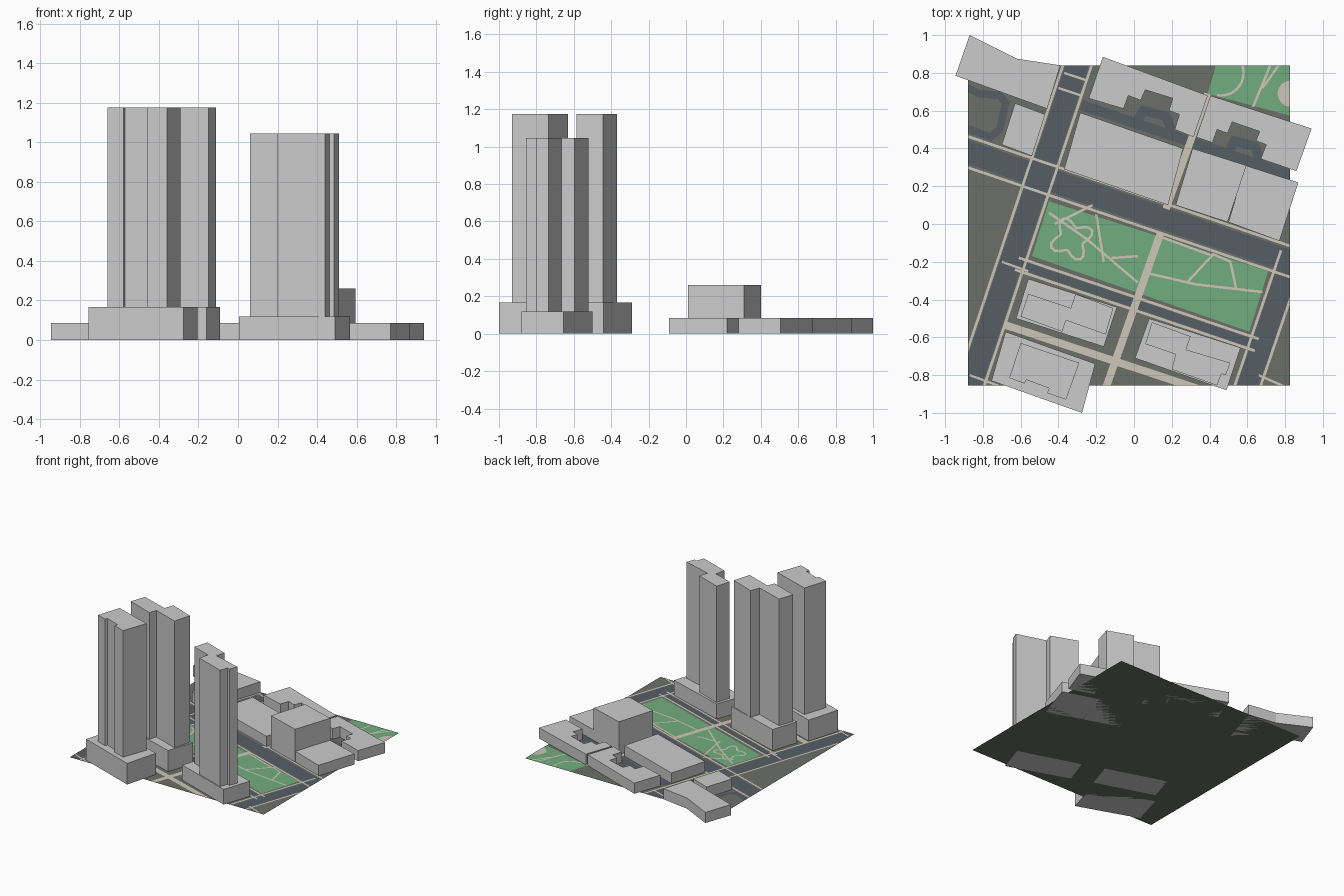
import bpy, bmesh, math
from mathutils import Vector

if "Cube" in bpy.data.objects:
    bpy.data.objects.remove(bpy.data.objects["Cube"])

X0, X1, Y0, Y1 = -0.88, 0.825, -0.855, 0.84


def material(name, rgb):
    m = bpy.data.materials.new(name)
    m.diffuse_color = (*rgb, 1)
    m.use_nodes = True
    m.node_tree.nodes["Principled BSDF"].inputs["Base Color"].default_value = m.diffuse_color
    return m


SOIL = material("soil", (0.15, 0.16, 0.14))
ASPHALT = material("asphalt", (0.09, 0.11, 0.13))
GRASS = material("grass", (0.17, 0.42, 0.21))
PAVING = material("paving", (0.62, 0.57, 0.48))


def finish(bm, name, mat=None):
    me = bpy.data.meshes.new(name)
    bm.to_mesh(me)
    bm.free()
    ob = bpy.data.objects.new(name, me)
    bpy.context.collection.objects.link(ob)
    if mat:
        me.materials.append(mat)
    return ob


def prism(name, pts, z0, z1):
    """Closed block extruded from an outline."""
    bm = bmesh.new()
    f = bm.faces.new([bm.verts.new((x, y, z0)) for x, y in pts])
    r = bmesh.ops.extrude_face_region(bm, geom=[f], use_keep_orig=True)
    vs = [g for g in r["geom"] if isinstance(g, bmesh.types.BMVert)]
    bmesh.ops.translate(bm, verts=vs, vec=(0, 0, z1 - z0))
    bmesh.ops.recalc_face_normals(bm, faces=bm.faces)
    return finish(bm, name)


def flat(name, mat, z, polys=(), strips=()):
    """Flat layer of polygons and (width, points) ribbons, cut to the site edge."""
    bm = bmesh.new()
    for p in polys:
        bm.faces.new([bm.verts.new((x, y, z)) for x, y in p])
    for w, line in strips:
        P = [Vector(p) for p in line]
        rows = []
        for i, p in enumerate(P):
            a = (p - P[i - 1]).normalized() if i else (P[1] - p).normalized()
            b = (P[i + 1] - p).normalized() if i < len(P) - 1 else a
            t = (a + b).normalized()
            k = w / 2 / max(0.5, t.dot(a))
            n = Vector((-t.y, t.x)) * k
            rows.append([bm.verts.new((*(p + n), z)), bm.verts.new((*(p - n), z))])
        for r, s in zip(rows, rows[1:]):
            bm.faces.new((r[0], r[1], s[1], s[0]))
    for co, no in (((X0, 0, 0), (-1, 0, 0)), ((X1, 0, 0), (1, 0, 0)),
                   ((0, Y0, 0), (0, -1, 0)), ((0, Y1, 0), (0, 1, 0))):
        bmesh.ops.bisect_plane(bm, geom=bm.verts[:] + bm.edges[:] + bm.faces[:],
                               plane_co=co, plane_no=no, clear_outer=True)
    for f in bm.faces:
        f.normal_update()
        if f.normal.z < 0:
            f.normal_flip()
    return finish(bm, name, mat)


def ring(cx, cy, r, a0, a1, n=16, wob=0.0):
    out = []
    for i in range(n + 1):
        a = math.radians(a0 + (a1 - a0) * i / n)
        q = r * (1 + wob * math.sin(4 * a))
        out.append((cx + q * math.cos(a), cy + q * math.sin(a)))
    return out


# Ground and lawns
flat("ground", SOIL, 0.0, [[(X0, Y0), (X1, Y0), (X1, Y1), (X0, Y1)]])
flat("lawns", GRASS, 0.002, [
    [(-.45, .12), (.71, -.25), (.61, -.57), (-.54, -.17)],
    [(.44, .86), (.84, .86), (.84, .57), (.39, .69)]])

# Roads
avenue = [(-.28, .90), (-.89, -.92)]
boulevard = [(-.92, .395), (.86, -.21)]
back_lane = [(-.28, .63), (.9, .235)]
park_lane = [(-.62, -.21), (.65, -.64)]
east_street = [(.84, -.16), (.58, -.92)]
flat("roads", ASPHALT, 0.001, [], [
    (.12, avenue), (.12, boulevard), (.055, back_lane), (.045, park_lane), (.11, east_street),
    (.04, [(-.92, .52), (-.76, .46), (-.71, .50), (-.68, .64), (-.71, .68), (-.82, .69), (-.88, .72)]),
    (.05, [(.02, .55), (.05, .60), (.17, .57), (.20, .49)]),
    (.05, [(.50, .38), (.53, .44), (.64, .41), (.67, .33)])])


# Sidewalks on both sides of each road
def beside(line, d):
    a, b = Vector(line[0]), Vector(line[1])
    t = (b - a).normalized()
    n = Vector((-t.y, t.x)) * d
    return [tuple(a + n), tuple(b + n)]


walks = [(.014, beside(l, s * d)) for l, d in
         ((avenue, .072), (boulevard, .078), (park_lane, .033), (east_street, .065))
         for s in (1, -1)]
walks += [(.012, l) for l in (
    [(-.40, .72), (-.28, .68)], [(-.37, .80), (-.25, .76)],
    [(-.70, -.20), (-.56, -.25)], [(-.87, -.80), (-.72, -.855)], [(.66, -.80), (.84, -.88)])]
flat("sidewalks", PAVING, 0.003, [], walks)

# Wide promenades
flat("promenades", PAVING, 0.0035, [], [
    (.038, [(.39, .69), (.17, .08)]), (.04, [(.14, -.05), (-.15, -.87)]),
    (.04, [(-.68, -.535), (.50, -.925)])])

# Thin park paths
flat("park_paths", PAVING, 0.003, [ring(.83, .69, .07, 0, 338, 15)], [(.013, l) for l in (
    [(-.45, .06), (-.25, -.08), (.02, -.31)], [(-.20, .05), (-.16, -.20)],
    [(-.42, .00), (-.22, .10)], [(-.12, -.18), (.02, -.17)],
    [(.07, -.26), (.33, -.32), (.68, -.36)], [(.28, -.31), (.42, -.16), (.51, -.20), (.54, -.34)],
    [(.12, -.06), (.42, -.17)],
    ring(-.33, -.08, .09, 0, 360, 32, .3),
    ring(.46, .80, .12, -100, 25), [(.63, .62), (.73, .86)], [(.68, .72), (.78, .86)])])

# Low buildings
LOW = 0.085
low = {
    "corner_block": [(-.87, 1.0), (-.62, .875), (-.39, .84), (-.46, .61), (-.945, .785)],
    "small_block": [(-.63, .64), (-.47, .58), (-.54, .36), (-.70, .42)],
    "court_block_west": [(-.165, .885), (.39, .68), (.315, .46), (.215, .50), (.24, .58), (.185, .60),
                         (.205, .665), (.06, .71), (.035, .655), (-.03, .68), (-.055, .61), (-.24, .665)],
    "court_block_east": [(.405, .68), (.94, .505), (.86, .28), (.67, .345), (.70, .42), (.645, .44),
                         (.665, .49), (.52, .54), (.495, .48), (.44, .50), (.415, .43), (.33, .46)],
    "market_block": [(-.285, .59), (.26, .40), (.18, .10), (-.37, .29)],
    "hall_annex": [(.59, .31), (.87, .22), (.77, -.09), (.50, .01)],
}
for name, pts in low.items():
    prism(name, pts, 0, LOW)
prism("hall", [(.31, .40), (.595, .31), (.495, .01), (.22, .10)], 0, 0.26)

# Tower podiums and towers
prism("podium_north", [(-.56, -.29), (-.09, -.44), (-.16, -.65), (-.625, -.50)], 0, .168)
prism("tower_north", [(-.31, -.37), (-.11, -.445), (-.15, -.585), (-.36, -.51), (-.38, -.57),
                      (-.60, -.49), (-.56, -.37), (-.335, -.445)], .168, 1.175)
prism("podium_south", [(-.68, -.57), (-.205, -.74), (-.275, -1.0), (-.755, -.83)], 0, .168)
prism("tower_south", [(-.60, -.63), (-.29, -.735), (-.36, -.93), (-.46, -.895), (-.45, -.87),
                      (-.57, -.825), (-.58, -.845), (-.66, -.815)], .168, 1.175)
prism("podium_east", [(.08, -.50), (.565, -.655), (.49, -.88), (.005, -.71)], 0, .12)
prism("tower_east", [(.095, -.52), (.30, -.595), (.275, -.665), (.51, -.735), (.485, -.80),
                     (.463, -.793), (.44, -.855), (.20, -.77), (.22, -.69), (.06, -.635)], .12, 1.045)
